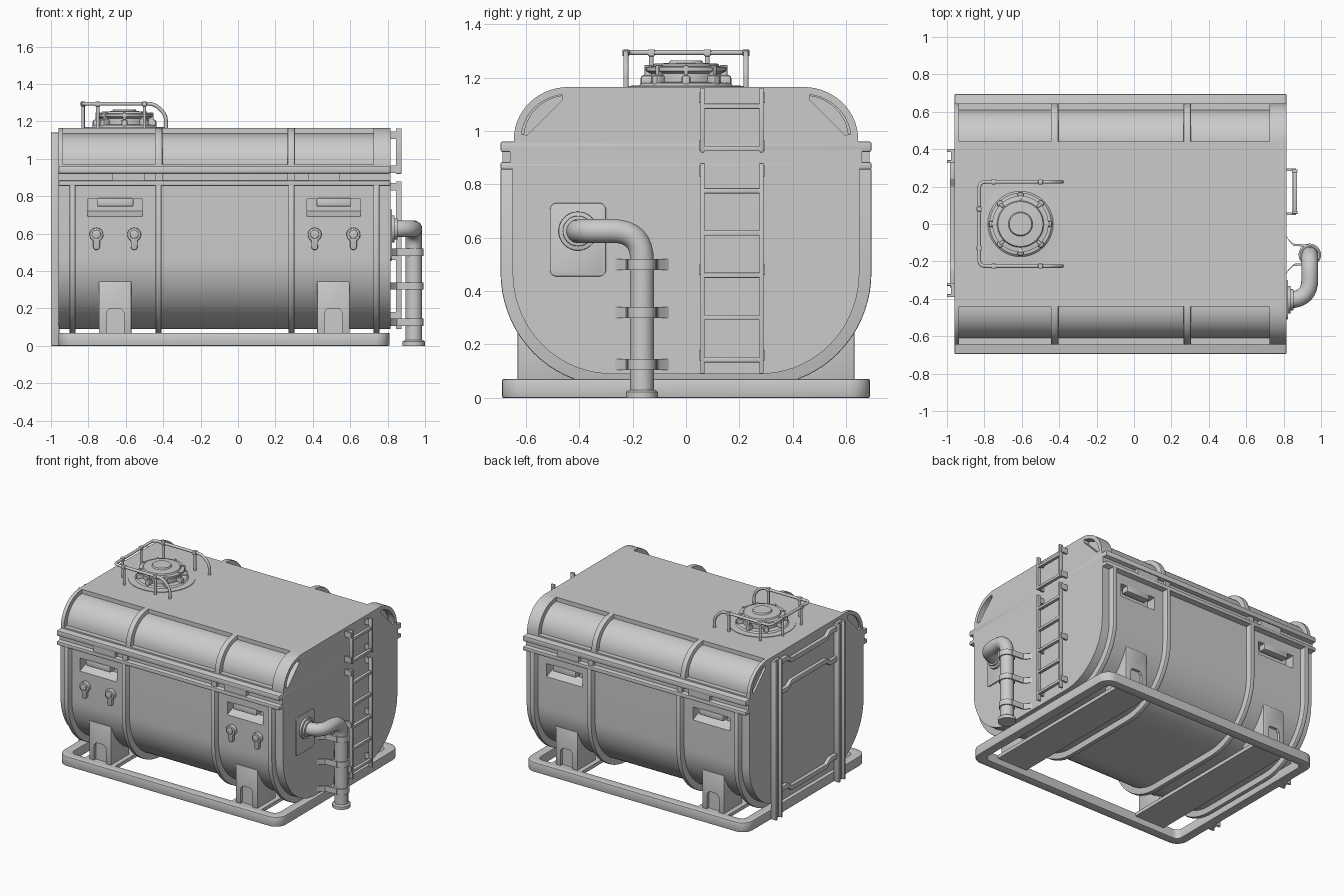
import bpy, bmesh, math
from mathutils import Vector

if "Cube" in bpy.data.objects:
    bpy.data.objects.remove(bpy.data.objects["Cube"])

cutters = []


def make(name, verts, faces):
    me = bpy.data.meshes.new(name)
    me.from_pydata(verts, [], faces)
    bm = bmesh.new()
    bm.from_mesh(me)
    bmesh.ops.recalc_face_normals(bm, faces=bm.faces)
    bm.to_mesh(me)
    bm.free()
    ob = bpy.data.objects.new(name, me)
    bpy.context.collection.objects.link(ob)
    return ob


def bevel(ob, w, seg=2):
    m = ob.modifiers.new("bevel", 'BEVEL')
    m.width, m.segments, m.limit_method = w, seg, 'ANGLE'
    return ob


def extrude(name, pts, a, b, axis='x'):
    """Closed 2D outline extruded from a to b along an axis."""
    put = {'x': lambda p, t: (t, p[0], p[1]), 'y': lambda p, t: (p[0], t, p[1]),
           'z': lambda p, t: (p[0], p[1], t)}[axis]
    n = len(pts)
    faces = [tuple(range(n)), tuple(range(2 * n - 1, n - 1, -1))]
    faces += [(i, (i + 1) % n, n + (i + 1) % n, n + i) for i in range(n)]
    return make(name, [put(p, a) for p in pts] + [put(p, b) for p in pts], faces)


def box(name, x, y, z, bw=0.0):
    ob = extrude(name, [(x[0], y[0]), (x[1], y[0]), (x[1], y[1]), (x[0], y[1])], *z, axis='z')
    return bevel(ob, bw) if bw else ob


def arc(cx, cz, rx, rz, a0, a1, n=14):
    return [(cx + rx * math.cos(math.radians(a0 + (a1 - a0) * i / n)),
             cz + rz * math.sin(math.radians(a0 + (a1 - a0) * i / n))) for i in range(n + 1)]


def both(half):
    """Mirror a half outline across y = 0."""
    return half + [(-y, z) for y, z in reversed(half)]


def rrect(x0, x1, y0, y1, r):
    return (arc(x1 - r, y1 - r, r, r, 0, 90, 6) + arc(x0 + r, y1 - r, r, r, 90, 180, 6)
            + arc(x0 + r, y0 + r, r, r, 180, 270, 6) + arc(x1 - r, y0 + r, r, r, 270, 360, 6))


def tube(name, pts, r, fillet=0.0, res=5):
    pts = [Vector(p) for p in pts]
    path = [pts[0]]
    for a, b, c in zip(pts, pts[1:], pts[2:]):
        p, q = b + (a - b).normalized() * fillet, b + (c - b).normalized() * fillet
        path += [p * (1 - t) ** 2 + b * 2 * t * (1 - t) + q * t * t
                 for t in ([i / 8 for i in range(9)] if fillet else [0])]
    path.append(pts[-1])
    cu = bpy.data.curves.new(name, 'CURVE')
    cu.dimensions, cu.bevel_depth, cu.bevel_resolution, cu.use_fill_caps = '3D', r, res, True
    sp = cu.splines.new('POLY')
    sp.points.add(len(path) - 1)
    for s, p in zip(sp.points, path):
        s.co = (*p, 1)
    ob = bpy.data.objects.new(name, cu)
    bpy.context.collection.objects.link(ob)
    return ob


def lathe(name, prof, loc, n=40):
    """Solid of revolution about z from (radius, height) points."""
    k = len(prof)
    vs = [(loc[0] + r * math.cos(2 * math.pi * i / n), loc[1] + r * math.sin(2 * math.pi * i / n), loc[2] + h)
          for i in range(n) for r, h in prof]
    fs = [(i * k + j, (i + 1) % n * k + j, (i + 1) % n * k + j + 1, i * k + j + 1)
          for i in range(n) for j in range(k - 1)]
    fs += [tuple(i * k for i in range(n)), tuple(i * k + k - 1 for i in range(n))]
    return make(name, vs, fs)


def cut(ob, c):
    c.hide_render = True
    c.hide_set(True)
    m = ob.modifiers.new("cut", 'BOOLEAN')
    m.operation, m.object = 'DIFFERENCE', c
    cutters.append(c)


L, R = -0.96, 0.815
POCKETS = [(-0.805, -0.51), (0.37, 0.655)]

# lower tank body and its surrounding ribs
body = extrude("tank_body", both([(0.65, 0.87)] + arc(0.28, 0.47, 0.37, 0.38, 0, -90, 18)), L, R)
rib_profile = both([(0.695, 0.86)] + arc(0.28, 0.47, 0.415, 0.425, 0, -90, 18))
for x in (-0.885, -0.425, 0.285, 0.74):
    bevel(extrude("body_rib", rib_profile, x - 0.016, x + 0.016), 0.005)

# seam flanges, gap and clips
bevel(box("lower_flange", (L, R), (-0.695, 0.695), (0.855, 0.883)), 0.006)
box("seam_core", (L, R), (-0.66, 0.66), (0.87, 0.93))
bevel(box("lid_flange", (L, R), (-0.695, 0.695), (0.922, 0.96)), 0.006)
for s in (-1, 1):
    for x in (-0.585, 0.46):
        box("seam_clip", (x - 0.085, x + 0.085), sorted((s * 0.64, s * 0.688)), (0.88, 0.925))
    for x in (-0.425, 0.285):
        box("seam_tab", (x - 0.02, x + 0.02), sorted((s * 0.64, s * 0.68)), (0.88, 0.925))

# lid core with sunken curved sides, arched ribs over it
extrude("lid", both([(0.645, 0.93), (0.645, 0.97)] + arc(0.44, 0.97, 0.17, 0.165, 0, 90) + [(0.44, 1.165)]), L + .02, R - .04)
lid_profile = both([(0.645, 0.93)] + arc(0.44, 0.97, 0.205, 0.195, 0, 90))
crescent = arc(0.44, 0.97, 0.178, 0.168, 6, 82) + [(0.465, 1.115), (0.595, 0.985)]
for a, b, c in ((L, -0.935, (-0.99, -0.945)), (-0.445, -0.405, None), (0.265, 0.305, None), (0.725, R, (0.765, 0.85))):
    arch = extrude("lid_arch", lid_profile, a, b)
    if c:
        for s in (-1, 1):
            cut(arch, extrude("corner_cutter", [(s * y, z) for y, z in crescent], *c))
    else:
        bevel(arch, 0.006)

# hand pockets with lips, feet and saddle plates
for s in (-1, 1):
    for a, b in POCKETS:
        cut(body, extrude("pocket_cutter", [(s * y, z) for y, z in
                          ((0.75, 0.65), (0.58, 0.72), (0.58, 0.785), (0.75, 0.785))], a, b))
        bevel(box("pocket_lip", (a + 0.05, b - 0.05), sorted((s * 0.6, s * 0.655)), (0.745, 0.79)), 0.006)
    for x in (-0.657, 0.51):
        foot = bevel(box("foot", (x - 0.087, x + 0.087), sorted((s * 0.42, s * 0.632)), (0.05, 0.345)), 0.006)
        slot = [(x - 0.047, 0.0), (x + 0.047, 0.0), (x + 0.047, 0.18), (x + 0.03, 0.2), (x - 0.03, 0.2), (x - 0.047, 0.18)]
        cut(foot, extrude("slot_cutter", slot, s * 0.612, s * 0.7, 'y'))
for x in (-0.657, 0.51):
    box("saddle_plate", (x - 0.12, x + 0.12), (-0.64, 0.64), (0.045, 0.07))

# base frame ring
outer, inner = rrect(L, 0.81, -0.69, 0.69, 0.08), rrect(L + .065, 0.745, -0.625, 0.625, 0.04)
n = len(outer)
loops = [(outer, 0), (outer, 0.07), (inner, 0.07), (inner, 0)]
bevel(make("base_frame", [(x, y, z) for lp, z in loops for x, y in lp],
           [(k * n + i, k * n + (i + 1) % n, (k + 1) % 4 * n + (i + 1) % n, (k + 1) % 4 * n + i)
            for k in range(4) for i in range(n)]), 0.006)

# keyhole shaped latches on the front
for x in (-0.757, -0.555, 0.41, 0.617):
    key = arc(x, 0.595, 0.037, 0.037, -60, 240, 16) + arc(x, 0.53, 0.018, 0.018, 180, 360, 6)
    bevel(extrude("latch", key, -0.675, -0.64, 'y'), 0.006)
    bevel(extrude("latch_face", arc(x, 0.597, 0.024, 0.024, 0, 345, 20), -0.685, -0.65, 'y'), 0.004)

# outlet plate, flanges, pipe
bevel(extrude("outlet_plate", rrect(-0.51, -0.3, 0.455, 0.73, 0.025), 0.8, 0.823), 0.003)
for r, a, b in ((0.073, 0.81, 0.838), (0.057, 0.83, 0.853)):
    bevel(extrude("outlet_flange", arc(-0.405, 0.625, r, r, 0, 350, 35), a, b), 0.004)
tube("outlet_pipe", [(0.81, -0.405, 0.625), (0.94, -0.405, 0.625), (0.94, -0.165, 0.625), (0.94, -0.165, 0.002)], 0.045, 0.11, 7)
lathe("pipe_foot", [(0.06, 0), (0.06, 0.022), (0.05, 0.03), (0.04, 0.03)], (0.94, -0.165, 0))

# pipe clamps with flared legs
for z in (0.5, 0.32, 0.125):
    lathe("pipe_collar", [(0.04, -0.02), (0.053, -0.02), (0.053, 0.02), (0.04, 0.02)], (0.94, -0.165, z))
    for s in (-1, 1):
        leg = [(0.81, 0.11), (0.825, 0.085), (0.85, 0.06), (0.94, 0.054)]
        leg += [(x + 0.004, y - 0.012) for x, y in reversed(leg)]
        extrude("clamp_leg", [(x, -0.165 + s * y) for x, y in leg], z - 0.02, z + 0.02, 'z')

# two-section ladder
for a, b, posts in ((0.09, 0.88, (0.16, 0.48, 0.85)), (0.92, 1.162, (0.945, 1.125))):
    for y, s in ((0.062, -1), (0.283, 1)):
        box("ladder_rail", (0.845, 0.875), (y - 0.008, y + 0.008), (a, b), 0.003)
        for z in posts:
            box("ladder_standoff", (0.8, 0.865), sorted((y, y + s * 0.013)), (z - 0.02, z + 0.02))
for i in range(7):
    z = 0.143 + i * 0.1583
    box("ladder_rung", (0.848, 0.872), (0.065, 0.28), (z - 0.01, z + 0.01), 0.003)

# filler hatch with lugs
C = (-0.607, 0, 1.165)
lathe("hatch_base", [(0.22, -0.01), (0.22, 0.004), (0.175, 0.006), (0.165, 0.015), (0.13, 0.018)], C)
lathe("hatch_neck", [(0.13, 0), (0.13, 0.05), (0.15, 0.06), (0.15, 0.075), (0.125, 0.078), (0.12, 0.087),
                     (0.065, 0.09), (0.06, 0.1), (0.055, 0.1)], C)
for i in range(8):
    a = math.pi / 4 * i
    lug = bevel(box("hatch_lug", (0.12, 0.17), (-0.017, 0.017), (0, 0.045)), 0.012)
    lug.location, lug.rotation_euler = C, (0, 0, a)
    clip = box("hatch_clip", (0.128, 0.155), (-0.008, 0.008), (0.03, 0.082), 0.003)
    clip.location, clip.rotation_euler = C, (0, 0, a)

# guard rail around the hatch
top = 1.294
tube("guard_rail", [(-0.385, -0.225, 1.165), (-0.385, -0.225, 1.235), (-0.445, -0.225, top), (-0.828, -0.225, top),
                    (-0.828, 0.225, top), (-0.445, 0.225, top), (-0.385, 0.225, 1.235), (-0.385, 0.225, 1.165)], 0.01, 0.035)
for x, y in [(-0.828, -0.13), (-0.828, 0.08), (-0.75, -0.225), (-0.75, 0.225), (-0.5, -0.225), (-0.5, 0.225)]:
    tube("guard_post", [(x, y, 1.16), (x, y, top)], 0.009)
    box("guard_sleeve", (x - 0.013, x + 0.013), (y - 0.013, y + 0.013), (top - 0.014, top + 0.012), 0.004)

# channel rails and jogged cross bars on the left end
for y in (0.363, -0.353):
    box("end_rail_web", (-0.978, -0.955), (y - 0.035, y + 0.035), (0.0, 1.14))
    for s in (-1, 1):
        box("end_rail_edge", (-1.0, -0.955), (y + s * 0.03 - 0.008, y + s * 0.03 + 0.008), (0.0, 1.14), 0.003)
for z, d in ((1.09, -0.03), (0.87, 0.03), (0.17, -0.03)):
    bar = [(0.34, z), (0.24, z), (0.2, z + d), (-0.2, z + d), (-0.24, z), (-0.34, z)]
    bar += [(y, w + 0.035) for y, w in reversed(bar)]
    bevel(extrude("end_cross_bar", bar, -0.985, -0.955), 0.004)

# bake modifiers and curves, drop cutters, smooth shade
bpy.context.view_layer.update()
bpy.ops.object.select_all(action='DESELECT')
for ob in bpy.context.scene.objects:
    if ob not in cutters:
        ob.select_set(True)
        bpy.context.view_layer.objects.active = ob
bpy.ops.object.convert(target='MESH')
for c in cutters:
    bpy.data.objects.remove(c)
bpy.ops.object.shade_smooth_by_angle(angle=math.radians(32))
